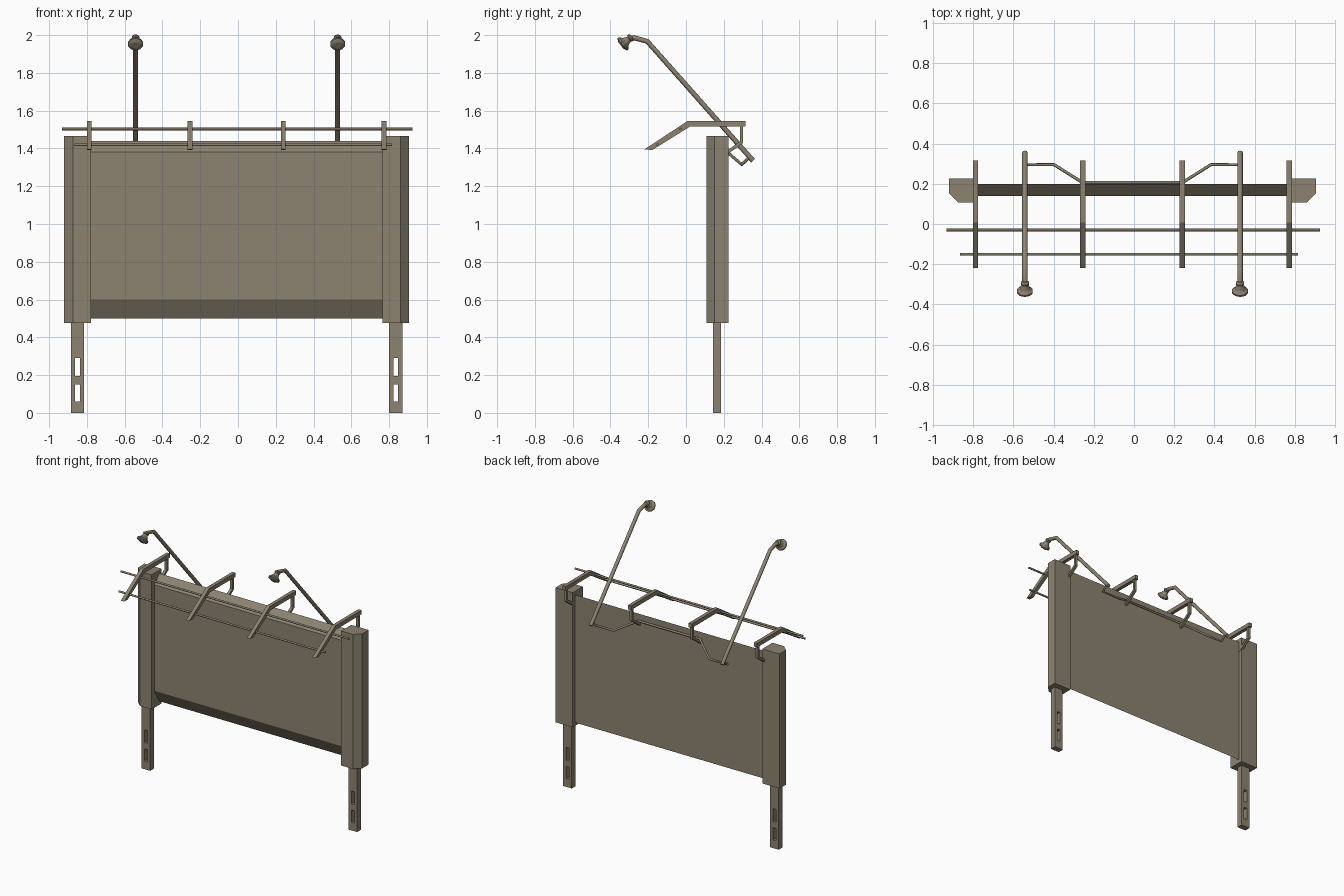
import bpy, bmesh
from mathutils import Vector

cube = bpy.data.objects.get("Cube")
if cube:
    bpy.data.objects.remove(cube, do_unlink=True)

CX = -0.0075  # mirror plane of the sign
COLOUR = (0.262, 0.227, 0.165, 1)
mat = bpy.data.materials.new("weathered_khaki_metal")
mat.use_nodes = True
mat.diffuse_color = COLOUR
mat.node_tree.nodes["Principled BSDF"].inputs["Base Color"].default_value = COLOUR


def add_mesh(name, mesh):
    mesh.materials.clear()
    mesh.materials.append(mat)
    ob = bpy.data.objects.new(name, mesh)
    bpy.context.collection.objects.link(ob)
    return ob


def finish(name, bm):
    bmesh.ops.recalc_face_normals(bm, faces=bm.faces)
    mesh = bpy.data.meshes.new(name)
    bm.to_mesh(mesh)
    bm.free()
    return add_mesh(name, mesh)


def extrude(bm, faces, offset):
    new = bmesh.ops.extrude_face_region(bm, geom=faces)["geom"]
    verts = [g for g in new if isinstance(g, bmesh.types.BMVert)]
    bmesh.ops.translate(bm, verts=verts, vec=offset)


def prism(name, points, offset):
    bm = bmesh.new()
    face = bm.faces.new([bm.verts.new(p) for p in points])
    extrude(bm, [face], offset)
    return finish(name, bm)


def side_prism(name, profile, x, width):
    """Extrude a (y, z) profile along x, centred on x."""
    return prism(name, [(x - width / 2, y, z) for y, z in profile], (width, 0, 0))


def tube(name, points, radius):
    curve = bpy.data.curves.new(name, "CURVE")
    curve.dimensions = "3D"
    curve.bevel_depth = radius
    curve.bevel_resolution = 2
    curve.use_fill_caps = True
    spline = curve.splines.new("POLY")
    spline.points.add(len(points) - 1)
    for p, co in zip(spline.points, points):
        p.co = (*co, 1)
    temp = bpy.data.objects.new(name, curve)
    mesh = bpy.data.meshes.new_from_object(temp)
    bpy.data.objects.remove(temp)
    return add_mesh(name, mesh)


def leg(name, x):
    """Flat leg with two slots cut right through."""
    xs = [x - 0.035, x - 0.0125, x + 0.0125, x + 0.035]
    zs = [0, 0.06, 0.15, 0.195, 0.29, 0.48]
    bm = bmesh.new()
    for i in range(3):
        for j in range(5):
            if i == 1 and j in (1, 3):
                continue
            corners = [(i, j), (i + 1, j), (i + 1, j + 1), (i, j + 1)]
            bm.faces.new([bm.verts.new((xs[a], 0.143, zs[b])) for a, b in corners])
    bmesh.ops.remove_doubles(bm, verts=bm.verts, dist=0.0001)
    extrude(bm, bm.faces[:], (0, 0.043, 0))
    return finish(name, bm)


def lamp_head(name, start, axis):
    """Turned collar and flared shade along an axis."""
    profile = [(0, 0.012), (0.008, 0.021), (0.017, 0.021), (0.021, 0.015), (0.03, 0.019),
               (0.045, 0.026), (0.058, 0.041), (0.067, 0.041), (0.076, 0.022)]
    turn = Vector(axis).to_track_quat("Z", "Y").to_matrix().to_4x4()
    bm = bmesh.new()
    rings = []
    for t, r in profile:
        ring = bmesh.ops.create_circle(bm, segments=10, radius=r)["verts"]
        bmesh.ops.translate(bm, verts=ring, vec=(0, 0, t))
        rings.append(ring)
    for a, b in zip(rings, rings[1:]):
        for k in range(10):
            n = (k + 1) % 10
            bm.faces.new((a[k], a[n], b[n], b[k]))
    bm.faces.new(rings[0])
    bm.faces.new(rings[-1])
    bmesh.ops.transform(bm, matrix=turn, verts=bm.verts)
    bmesh.ops.translate(bm, verts=bm.verts, vec=start)
    return finish(name, bm)


# Board with bevelled top and bottom front edges
side_prism("sign_board", [(0.14, 0.6), (0.14, 1.38), (0.2, 1.44), (0.2, 0.5)], CX, 1.56)

ARM = [(-0.22, 1.395), (0.008, 1.545), (0.315, 1.545), (0.315, 1.515),
       (0.02, 1.515), (-0.178, 1.392)]
BRACE = [(0.302, 1.52), (0.302, 1.428), (0.2, 1.355), (0.2, 1.376),
         (0.285, 1.437), (0.285, 1.52)]

for side, s in (("left", 1), ("right", -1)):
    # Chamfered end posts and slotted legs
    outline = [(0.772, 0.108), (0.867, 0.108), (0.9125, 0.152), (0.9125, 0.226), (0.772, 0.226)]
    prism(side + "_post", [(CX + s * x, y, 0.475) for x, y in outline], (0, 0, 0.99))
    leg(side + "_leg", CX + s * 0.8425)

    # Canopy arms with rear braces
    for place, x in (("outer", 0.78), ("inner", 0.247)):
        side_prism(f"{side}_{place}_arm", ARM, CX + s * x, 0.026)
        side_prism(f"{side}_{place}_brace", BRACE, CX + s * x, 0.02)

    # Lamp pole and head
    x = CX + s * 0.535
    tube(side + "_lamp_pole", [(x, 0.355, 1.335), (x, -0.205, 1.967),
                               (x, -0.275, 1.986), (x, -0.3, 1.98)], 0.0135)
    lamp_head(side + "_lamp_head", (x, -0.285, 1.992), (0, -0.77, -0.6))

# Bent rod that holds both lamp poles
half = [(0.535, 0.335, 1.352), (0.535, 0.295, 1.315), (0.39, 0.295, 1.315), (0.25, 0.207, 1.39)]
path = [(CX + x, y, z) for x, y, z in half] + [(CX - x, y, z) for x, y, z in reversed(half)]
tube("lamp_support_rod", path, 0.008)

# Long rods across the arms
tube("upper_canopy_rod", [(-0.932, -0.03, 1.503), (0.925, -0.03, 1.503)], 0.007)
tube("lower_canopy_rod", [(-0.865, -0.15, 1.42), (0.816, -0.15, 1.42)], 0.007)
